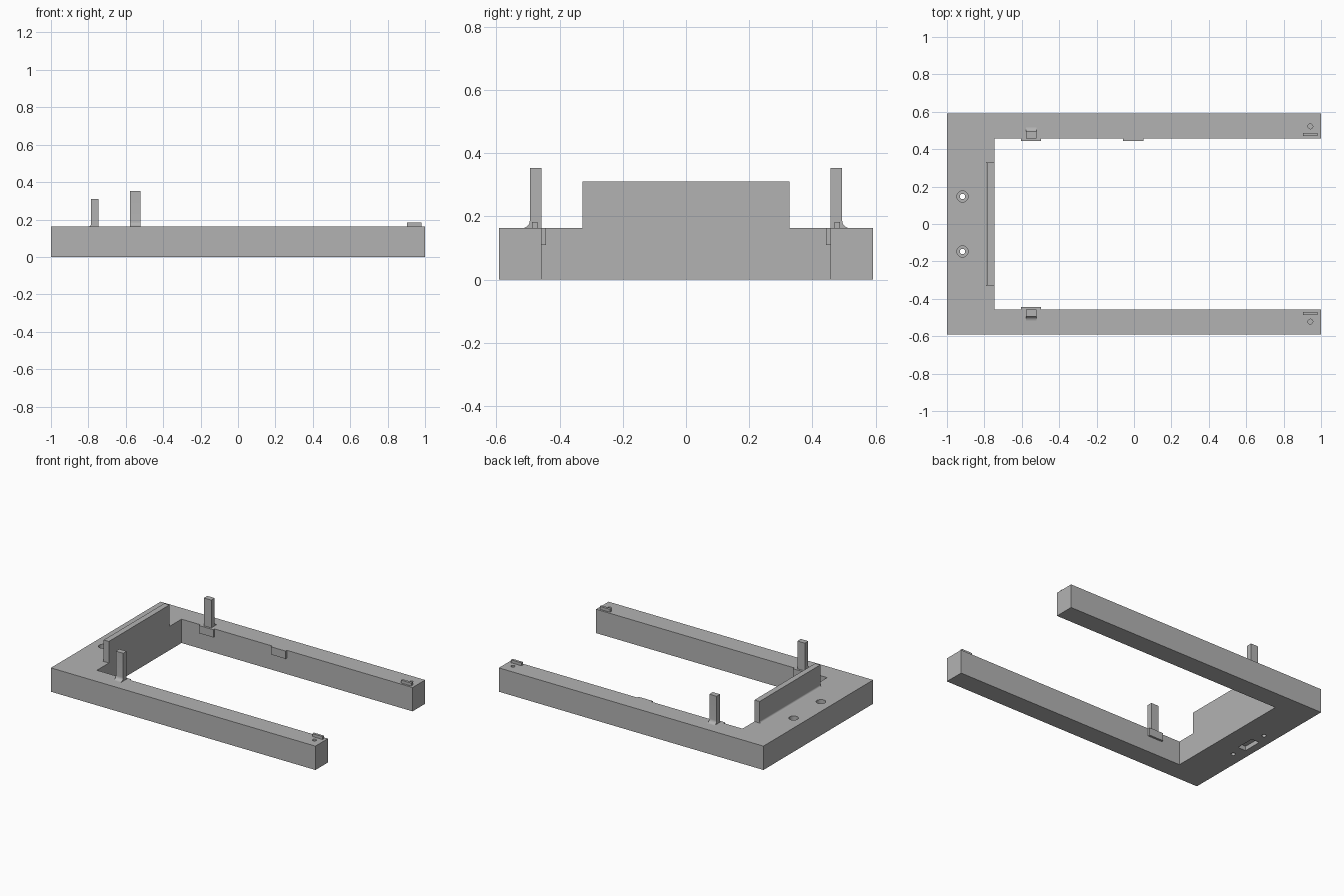
import bpy, bmesh, math
from mathutils import Vector

cube = bpy.data.objects.get("Cube")
if cube:
    bpy.data.objects.remove(cube, do_unlink=True)

grey = bpy.data.materials.new("plain_grey")
grey.use_nodes = True
colour = (0.45, 0.45, 0.45, 1)
grey.diffuse_color = colour
grey.node_tree.nodes["Principled BSDF"].inputs["Base Color"].default_value = colour

TOP = 0.163          # height of the frame
END_Y = 0.592        # outer side of the legs
LEG_Y = 0.457        # inner side of the legs
BAR_X = -0.747       # inner side of the crossbar


def prism(name, points, sweep):
    """Extrude a flat polygon of 3D points along the sweep vector."""
    bm = bmesh.new()
    face = bm.faces.new([bm.verts.new(p) for p in points])
    out = bmesh.ops.extrude_face_region(bm, geom=[face])
    moved = [v for v in out["geom"] if isinstance(v, bmesh.types.BMVert)]
    bmesh.ops.translate(bm, vec=Vector(sweep), verts=moved)
    bmesh.ops.recalc_face_normals(bm, faces=bm.faces)
    mesh = bpy.data.meshes.new(name)
    bm.to_mesh(mesh)
    bm.free()
    mesh.materials.append(grey)
    obj = bpy.data.objects.new(name, mesh)
    bpy.context.collection.objects.link(obj)
    return obj


def box(name, x0, x1, y0, y1, z0, z1):
    return prism(name, [(x0, y0, z0), (x1, y0, z0), (x1, y1, z0), (x0, y1, z0)],
                 (0, 0, z1 - z0))


def rod(name, x, y, r, z0, z1, sides=32):
    ring = [(x + r * math.cos(a), y + r * math.sin(a), z0)
            for a in (math.tau * i / sides for i in range(sides))]
    return prism(name, ring, (0, 0, z1 - z0))


def cut(target, cutter):
    mod = target.modifiers.new("cut", "BOOLEAN")
    mod.operation = "DIFFERENCE"
    mod.solver = "EXACT"
    mod.object = cutter
    bpy.context.view_layer.objects.active = target
    bpy.ops.object.modifier_apply(modifier=mod.name)
    bpy.data.objects.remove(cutter, do_unlink=True)


def filleted_profile(inner, outer, top, r, steps=8):
    """Upright wall outline with a concave fillet at its outer foot (u, z)."""
    s = 1 if outer > inner else -1
    arc = [(outer + s * r * (1 - math.sin(a)), TOP + r * (1 - math.cos(a)))
           for a in (math.pi / 2 * i / steps for i in range(steps + 1))]
    return [(inner, TOP)] + arc + [(outer, top), (inner, top)]


def smooth(obj):
    bpy.ops.object.select_all(action="DESELECT")
    obj.select_set(True)
    bpy.context.view_layer.objects.active = obj
    bpy.ops.object.shade_smooth_by_angle(angle=math.radians(30))


# U-shaped frame
frame = prism("frame", [(-1, -END_Y, 0), (1, -END_Y, 0), (1, -LEG_Y, 0),
                        (BAR_X, -LEG_Y, 0), (BAR_X, LEG_Y, 0), (1, LEG_Y, 0),
                        (1, END_Y, 0), (-1, END_Y, 0)], (0, 0, TOP))

# Stepped screw holes, leg-end holes and the pocket underneath
for side in (-1, 1):
    cut(frame, rod("screw_hole", -0.917, side * 0.147, 0.014, -0.05, 0.3))
    cut(frame, rod("screw_head_hole", -0.917, side * 0.147, 0.03, 0.08, 0.3))
    cut(frame, rod("end_hole", 0.943, side * 0.522, 0.013, 0.11, 0.3))
cut(frame, box("pocket", -0.947, -0.887, -0.065, 0.065, -0.05, 0.03))
smooth(frame)

# Back plate standing on the crossbar
plate = prism("back_plate", [(u, -0.328, z) for u, z in
                             filleted_profile(BAR_X, -0.786, 0.31, 0.012)],
              (0, 0.656, 0))
smooth(plate)

# Posts, pads and end tabs on both legs
for side, label in ((-1, "front"), (1, "rear")):
    post = prism(label + "_post", [(-0.578, u, z) for u, z in
                 filleted_profile(side * LEG_Y, side * 0.494, 0.353, 0.024)],
                 (0.056, 0, 0))
    smooth(post)
    inner, outer = sorted((side * 0.443, side * LEG_Y))
    box(label + "_post_pad", -0.605, -0.497, inner, outer, 0.11, TOP)
    inner, outer = sorted((side * 0.47, side * 0.487))
    box(label + "_end_tab", 0.903, 0.981, inner, outer, TOP, 0.183)

# Extra pad halfway along the rear leg
box("rear_middle_pad", -0.06, 0.05, 0.443, LEG_Y, 0.11, TOP)
